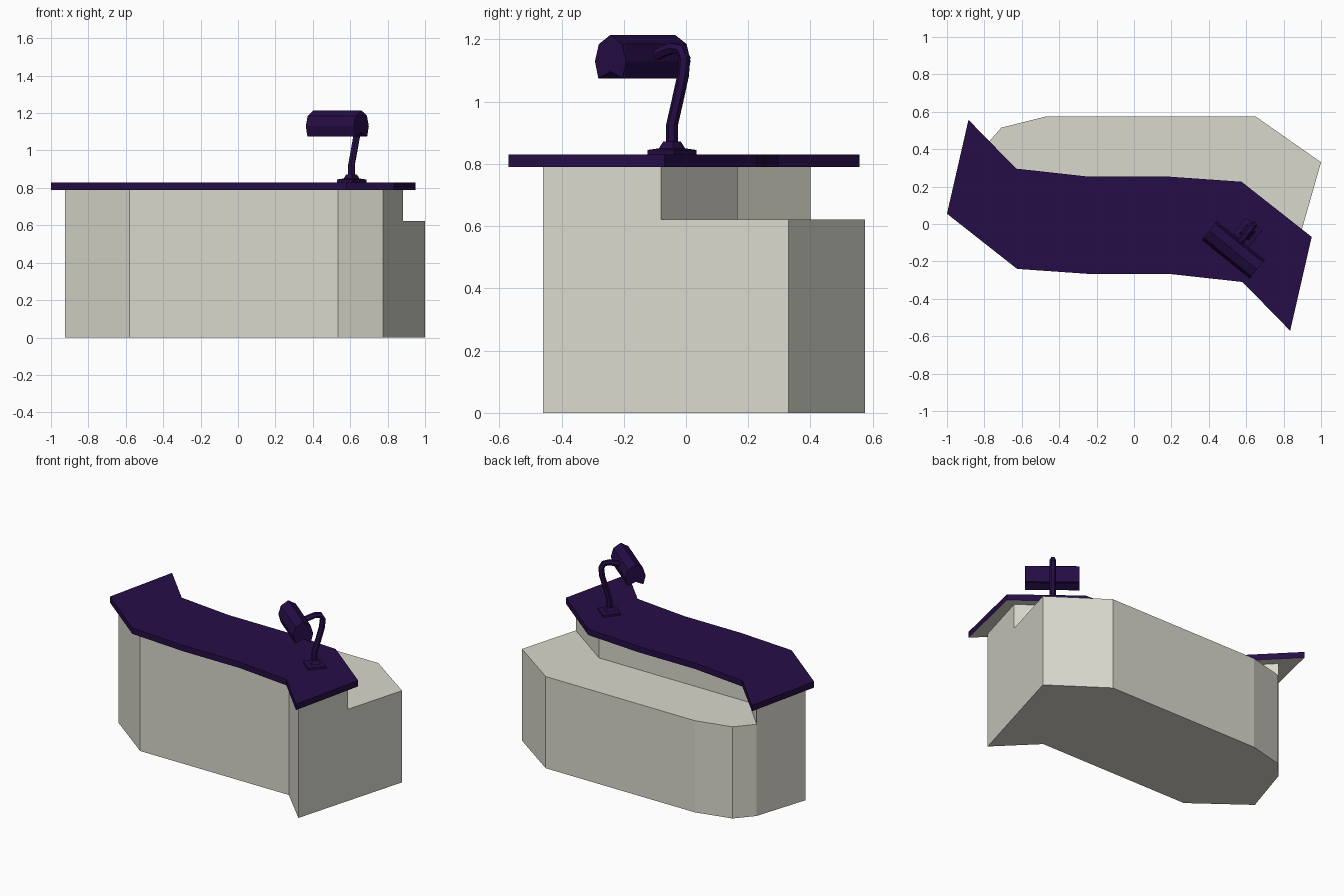
import bpy, bmesh, math
from mathutils import Vector, Matrix

if "Cube" in bpy.data.objects:
    bpy.data.objects.remove(bpy.data.objects["Cube"])


def material(name, rgb):
    m = bpy.data.materials.new(name)
    m.diffuse_color = (*rgb, 1)
    m.use_nodes = True
    m.node_tree.nodes["Principled BSDF"].inputs["Base Color"].default_value = m.diffuse_color
    return m


PURPLE = material("dark purple", (0.019, 0.004, 0.062))
STONE = material("warm light grey", (0.70, 0.69, 0.61))


def finish(name, bm, mats):
    bmesh.ops.recalc_face_normals(bm, faces=bm.faces)
    me = bpy.data.meshes.new(name)
    bm.to_mesh(me)
    bm.free()
    for m in mats:
        me.materials.append(m)
    ob = bpy.data.objects.new(name, me)
    bpy.context.collection.objects.link(ob)
    return ob


def loft(bm, rings, caps=True):
    """Skin a list of equal-length closed rings of points."""
    vs = [[bm.verts.new(p) for p in r] for r in rings]
    n = len(vs[0])
    for a, b in zip(vs, vs[1:]):
        for i in range(n):
            j = (i + 1) % n
            bm.faces.new((a[i], a[j], b[j], b[i]))
    if caps:
        bm.faces.new(vs[0])
        bm.faces.new(vs[-1])


def prism(name, outline, z0, z1, mats):
    bm = bmesh.new()
    loft(bm, [[(x, y, z) for x, y in outline] for z in (z0, z1)])
    return finish(name, bm, mats)


# Desk body: shared front outline, deep lower cabinet and shallower upper part
front = [(-0.81, 0.40), (-0.925, 0.04), (-0.58, -0.22), (0.535, -0.22), (0.775, -0.46)]
prism("lower_cabinet", front + [(1.0, 0.33), (0.65, 0.575), (-0.47, 0.575), (-0.71, 0.515)],
      0, 0.622, [STONE])
prism("upper_cabinet", front + [(0.883, -0.08), (0.537, 0.165), (-0.585, 0.165)],
      0.622, 0.795, [STONE])

# Countertop: half outline repeated by a half turn about its centre
cx, cy = -0.025, -0.007
half = [(-0.885, 0.557), (-1.0, 0.055), (-0.625, -0.24), (-0.225, -0.268),
        (0.2, -0.268), (0.58, -0.31)]
turned = [(2 * cx - x, 2 * cy - y) for x, y in half]
top = prism("countertop", half + turned, 0.79, 0.83, [PURPLE, STONE])
for p in top.data.polygons:      # underside is grey
    if p.normal.z < -0.5:
        p.material_index = 1

# Lamp frame: local x runs along the head, local y points away from it
LAMP = Matrix.Translation((0.607, -0.045, 0)) @ Matrix.Rotation(math.radians(-39), 4, 'Z')


# Lamp foot: stepped, tapering square plinth
def square(h, z):
    return [(-h, -h, z), (h, -h, z), (h, h, z), (-h, h, z)]


bm = bmesh.new()
loft(bm, [square(h, z) for h, z in ((0.056, 0.828), (0.056, 0.845), (0.03, 0.85), (0.02, 0.872))])
finish("lamp_foot", bm, [PURPLE]).matrix_world = LAMP

# Lamp stem: six-sided tube swept along a bent path
path = [(0, 0.85), (0, 0.925), (0.022, 1.0), (0.046, 1.085), (0.052, 1.14),
        (0.036, 1.168), (0.0, 1.172), (-0.04, 1.16), (-0.09, 1.14)]
pts = [Vector((0, s, z)) for s, z in path]
bm = bmesh.new()
rings = []
for i, p in enumerate(pts):
    t = (pts[min(i + 1, len(pts) - 1)] - pts[max(i - 1, 0)]).normalized()
    side = Vector((1, 0, 0))
    up = t.cross(side)
    rings.append([p + 0.019 * (side * math.cos(a) + up * math.sin(a))
                  for a in (k * math.tau / 6 for k in range(6))])
loft(bm, rings)
finish("lamp_stem", bm, [PURPLE]).matrix_world = LAMP

# Lamp head: faceted hood with a shallow hollow underneath
side = [(0.05, 1.075), (0.064, 1.13), (0.048, 1.185)]
section = [(0, 1.097)] + side + [(0, 1.215)] + [(-s, z) for s, z in reversed(side)]
bm = bmesh.new()
loft(bm, [[(x, s - 0.121, z) for s, z in section] for x in (-0.165, 0.165)])
finish("lamp_head", bm, [PURPLE]).matrix_world = LAMP
